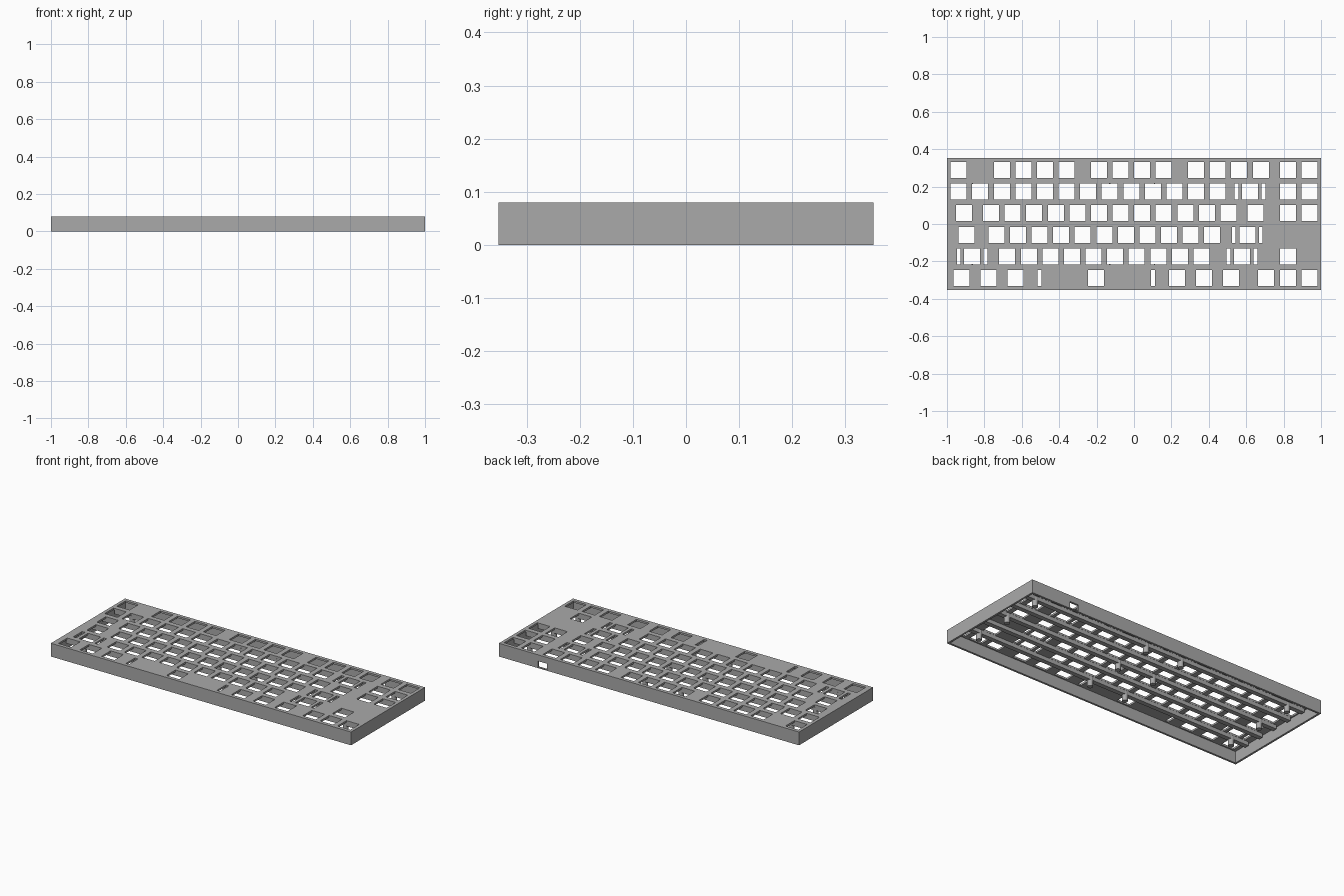
import bpy
import bmesh
from mathutils import Matrix, Vector

if "Cube" in bpy.data.objects:
    bpy.data.objects.remove(bpy.data.objects["Cube"])

U = 0.1154              # key pitch
HOLE = 0.0855           # switch cutout
W, D, H = 2.0, 0.705, 0.08
WALL, PLATE_Z, RIB_Z = 0.012, 0.069, 0.046

grey = bpy.data.materials.new("case grey")
grey.use_nodes = True
grey.diffuse_color = (0.4, 0.4, 0.4, 1)
grey.node_tree.nodes["Principled BSDF"].inputs["Base Color"].default_value = (0.4, 0.4, 0.4, 1)


def add_box(bm, x, y, z0, z1, sx, sy):
    m = Matrix.Translation((x, y, (z0 + z1) / 2)) @ Matrix.Diagonal(Vector((sx, sy, z1 - z0, 1)))
    bmesh.ops.create_cube(bm, size=1, matrix=m)


def finish(name, bm):
    mesh = bpy.data.meshes.new(name)
    bm.to_mesh(mesh)
    bm.free()
    mesh.materials.append(grey)
    obj = bpy.data.objects.new(name, mesh)
    bpy.context.collection.objects.link(obj)
    return obj


def cut(target, cutter):
    cutter.hide_render = True
    mod = target.modifiers.new("cut", "BOOLEAN")
    mod.operation, mod.solver, mod.object = "DIFFERENCE", "EXACT", cutter
    bpy.context.view_layer.update()
    result = target.evaluated_get(bpy.context.evaluated_depsgraph_get())
    mesh = bpy.data.meshes.new_from_object(result)
    target.modifiers.clear()
    target.data = mesh
    bpy.data.objects.remove(cutter)


# Key rows from back to front: positions in key units, counted from the first column
def run(start, count):
    return [start + i for i in range(count)]


nav = [15.25, 16.25]
rows = [
    [0] + run(2, 4) + run(6.5, 4) + run(11, 4) + nav,
    run(0, 13) + [13.5] + nav,
    [0.25] + run(1.5, 12) + [13.75] + nav,
    [0.375] + run(1.75, 11) + [13.375],
    [0.625] + run(2.25, 10) + [13.125, 15.25],
    [0.125, 1.375, 2.625, 6.375, 10.125, 11.375, 12.625, 14.25] + nav,
]
# Wide keys with stabilizer slots: row, position, slot offset
wide = [(1, 13.5, 0.072), (3, 13.375, 0.072), (4, 0.625, 0.072),
        (4, 13.125, 0.072), (5, 6.375, 0.303)]


def key_x(k):
    return (k - 8.125) * U


def row_y(r):
    return (2.5 - r) * U


# Case shell, open underneath
bm = bmesh.new()
add_box(bm, 0, 0, 0, H, W, D)
case = finish("case_shell", bm)

bm = bmesh.new()
add_box(bm, 0, 0, -0.05, PLATE_Z, W - 2 * WALL, D - 2 * WALL)
cut(case, finish("cavity_cutter", bm))

# Switch and stabilizer cutouts in the top plate
bm = bmesh.new()
for r, keys in enumerate(rows):
    for k in keys:
        add_box(bm, key_x(k), row_y(r), PLATE_Z - 0.02, H + 0.02, HOLE, HOLE)
for r, k, offset in wide:
    for side in (-1, 1):
        add_box(bm, key_x(k) + side * offset, row_y(r), PLATE_Z - 0.02, H + 0.02, 0.02, HOLE)
cut(case, finish("key_cutter", bm))

# Cable port in the back wall
bm = bmesh.new()
add_box(bm, 0.71, D / 2, 0.005, 0.042, 0.06, 0.06)
cut(case, finish("port_cutter", bm))

# Stiffening ribs between the rows
bm = bmesh.new()
for i in range(5):
    add_box(bm, 0, (2 - i) * U, RIB_Z, PLATE_Z + 0.002, 1.95, 0.028)
finish("row_ribs", bm)

# Mounting posts on the ribs
bm = bmesh.new()
for x in (-0.865, -0.13, 0.11, 0.88):
    for y in (-2 * U, 0, 2 * U):
        bmesh.ops.create_cone(bm, cap_ends=True, segments=24, radius1=0.016, radius2=0.016,
                              depth=0.055, matrix=Matrix.Translation((x, y, 0.0375)))
posts = finish("mounting_posts", bm)
for p in posts.data.polygons:
    p.use_smooth = abs(p.normal.z) < 0.5
